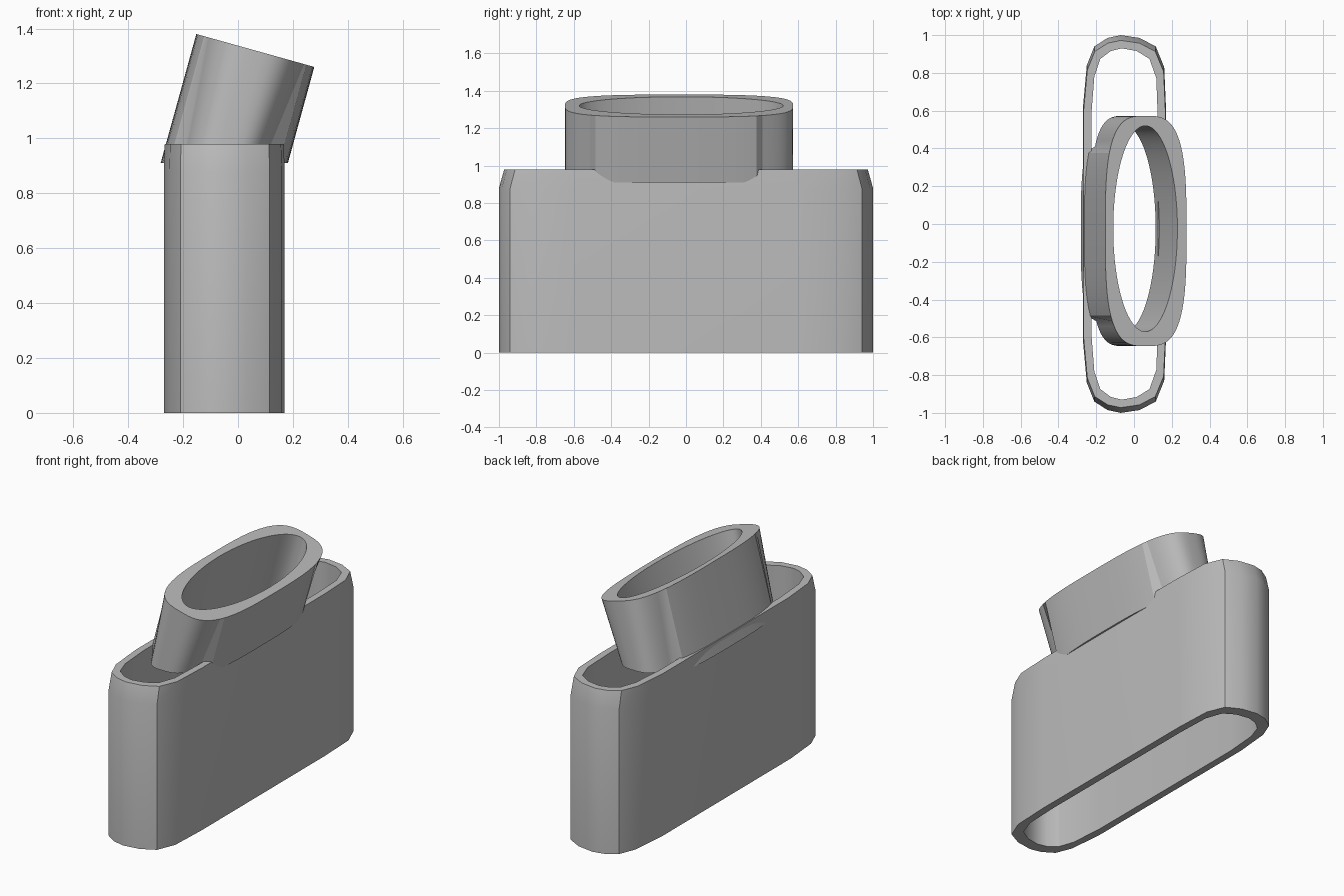
import bpy, bmesh, math

cube = bpy.data.objects.get("Cube")
if cube:
    bpy.data.objects.remove(cube)

grey = bpy.data.materials.new("plain_grey")
grey.use_nodes = True
colour = (0.5, 0.5, 0.5, 1)
grey.diffuse_color = colour
grey.node_tree.nodes["Principled BSDF"].inputs["Base Color"].default_value = colour


def ring_loft(name, loops):
    """Skin closed loops in order, joining the last back to the first."""
    bm = bmesh.new()
    rings = [[bm.verts.new(p) for p in loop] for loop in loops]
    n = len(rings[0])
    for a, b in zip(rings, rings[1:] + rings[:1]):
        for i in range(n):
            j = (i + 1) % n
            bm.faces.new((a[i], a[j], b[j], b[i]))
    bmesh.ops.recalc_face_normals(bm, faces=bm.faces)
    mesh = bpy.data.meshes.new(name)
    bm.to_mesh(mesh)
    bm.free()
    mesh.materials.append(grey)
    obj = bpy.data.objects.new(name, mesh)
    bpy.context.collection.objects.link(obj)
    bpy.ops.object.select_all(action='DESELECT')
    obj.select_set(True)
    bpy.context.view_layer.objects.active = obj
    bpy.ops.object.shade_smooth_by_angle(angle=math.radians(28))
    return obj


# Flat hollow body: rounded end profile mirrored front to back
end = [(0.17, 0.6), (0.16, 0.83), (0.115, 0.94), (0.03, 0.985), (-0.07, 1.0),
       (-0.14, 0.985), (-0.21, 0.94), (-0.25, 0.84), (-0.27, 0.62)]
profile = end + [(x, -y) for x, y in reversed(end)]


def body_loop(z, sx=1, sy=1):
    return [(-0.05 + (x + 0.05) * sx, y * sy, z) for x, y in profile]


ring_loft("body_sleeve", [
    body_loop(0), body_loop(0.88), body_loop(0.98, 0.985, 0.972),
    body_loop(0.98, 0.8, 0.93), body_loop(0, 0.8, 0.93)])


# Leaning neck: rounded outside, elliptical bore
SEGMENTS = 72


def oval(cx, cy, rx, ry, power):
    points = []
    for i in range(SEGMENTS):
        t = 2 * math.pi * (i + 0.5) / SEGMENTS
        c, s = math.cos(t), math.sin(t)
        points.append((cx + rx * math.copysign(abs(c) ** (2 / power), c),
                       cy + ry * math.copysign(abs(s) ** (2 / power), s)))
    return points


def top_height(x):
    return 1.32 - 0.279 * (x - 0.063)


def skirt(x, y):
    # side flaps overlap the body, the rounded ends tuck inside it
    if -0.49 < y < 0.38:
        return (x, y, 0.91)
    return (-0.05 + (x + 0.05) * 0.78, y, 0.93)


outer_top = [(x, y, top_height(x)) for x, y in oval(0.063, -0.037, 0.215, 0.61, 3.2)]
inner_top = [(x, y, top_height(x)) for x, y in oval(0.06, -0.025, 0.17, 0.545, 2)]
outer_base = [skirt(x, y) for x, y in oval(-0.05, -0.037, 0.232, 0.61, 3.2)]
inner_base = [(x, y, 0.92) for x, y in oval(-0.05, -0.025, 0.165, 0.545, 2)]
ring_loft("angled_neck", [outer_base, outer_top, inner_top, inner_base])
